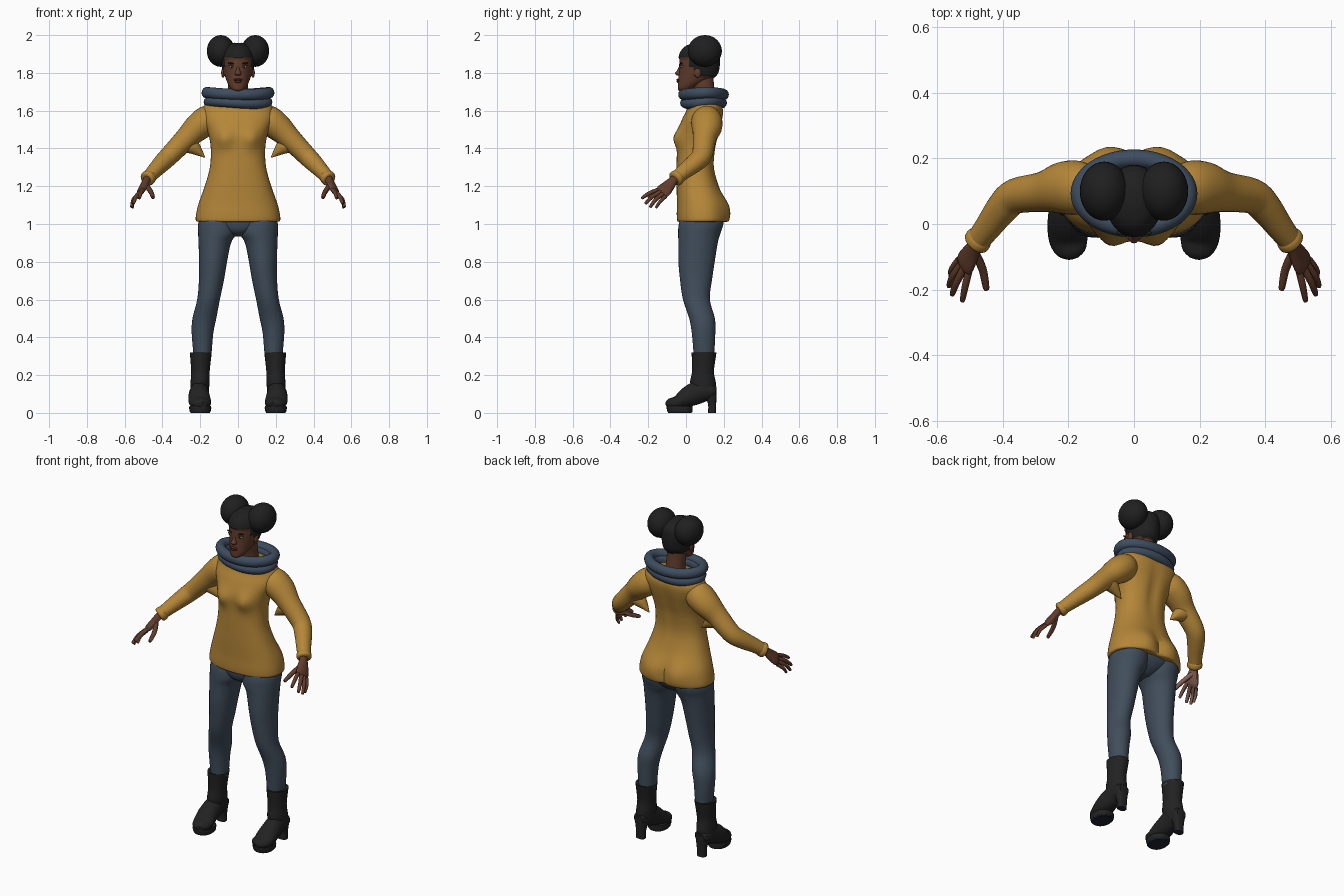
import bpy, bmesh, math
from mathutils import Vector, Matrix

if "Cube" in bpy.data.objects:
    bpy.data.objects.remove(bpy.data.objects["Cube"])


def material(name, r, g, b):
    m = bpy.data.materials.new(name)
    m.use_nodes = True
    m.diffuse_color = (r, g, b, 1)
    node = m.node_tree.nodes["Principled BSDF"]
    node.inputs["Base Color"].default_value = (r, g, b, 1)
    node.inputs["Roughness"].default_value = 0.8
    return m


MUSTARD = material("mustard knit", .46, .24, .04)
DENIM = material("slate denim", .052, .075, .105)
SCARF = material("blue grey wool", .048, .074, .115)
BLACK = material("black leather", .016, .016, .016)
HAIR = material("black hair", .014, .014, .014)
SKIN = material("brown skin", .12, .045, .024)
PALM = material("palm skin", .24, .12, .085)
LIPS = material("lips", .09, .026, .02)
WHITE = material("eye white", .4, .37, .34)
SOLE = material("navy sole", .012, .017, .028)


def finish(name, bm, mats, mirror=False, rule=None):
    """Turn a bmesh into a smooth object, optionally mirrored across x."""
    bmesh.ops.recalc_face_normals(bm, faces=bm.faces)
    bm.normal_update()
    if rule:
        for f in bm.faces:
            f.material_index = rule(f)
    me = bpy.data.meshes.new(name)
    bm.to_mesh(me)
    bm.free()
    for m in mats:
        me.materials.append(m)
    ob = bpy.data.objects.new(name, me)
    bpy.context.collection.objects.link(ob)
    bpy.ops.object.select_all(action='DESELECT')
    ob.select_set(True)
    bpy.context.view_layer.objects.active = ob
    bpy.ops.object.shade_smooth_by_angle(angle=math.radians(45))
    if mirror:
        ob.modifiers.new("mirror", 'MIRROR').use_mirror_merge = False
    return ob


def smooth_path(pts, sub):
    """Catmull-Rom through the stations (x, y, z, width, depth)."""
    out = []
    for i in range(len(pts) - 1):
        a, b = pts[max(i - 1, 0)], pts[i]
        c, d = pts[i + 1], pts[min(i + 2, len(pts) - 1)]
        for k in range(sub):
            t = k / sub
            out.append([.5 * (2 * q + (r - p) * t + (2 * p - 5 * q + 4 * r - s) * t * t
                              + (3 * q - p - 3 * r + s) * t ** 3)
                        for p, q, r, s in zip(a, b, c, d)])
    return out + [list(pts[-1])]


def tube(name, mats, pts, side=None, n=24, sub=4, power=2, warp=None, mirror=False, rule=None):
    """Loft elliptical rings along stations; rings lie flat unless side is given."""
    path = smooth_path(pts, sub)
    bm, rings = bmesh.new(), []
    for i, (x, y, z, rw, rd) in enumerate(path):
        u, v = Vector((1, 0, 0)), Vector((0, 1, 0))
        if side:
            t = (Vector(path[min(i + 1, len(path) - 1)][:3]) - Vector(path[max(i - 1, 0)][:3])).normalized()
            s = Vector(side)
            u = (s - t * s.dot(t)).normalized()
            v = t.cross(u)
        ring = []
        for k in range(n):
            a = math.tau * k / n
            c, s = math.cos(a), math.sin(a)
            c = math.copysign(abs(c) ** (2 / power), c)
            s = math.copysign(abs(s) ** (2 / power), s)
            co = Vector((x, y, z)) + u * c * max(rw, .001) + v * s * max(rd, .001)
            ring.append(bm.verts.new(warp(co) if warp else co))
        rings.append(ring)
    for a, b in zip(rings, rings[1:]):
        for k in range(n):
            bm.faces.new((a[k], a[(k + 1) % n], b[(k + 1) % n], b[k]))
    bm.faces.new(rings[0])
    bm.faces.new(rings[-1])
    return finish(name, bm, mats, mirror, rule)


def ball(name, mat, loc, radii, mirror=False, tilt=0, n=24):
    bm = bmesh.new()
    m = Matrix.Translation(loc) @ Matrix.Rotation(tilt, 4, 'Y') @ Matrix.Diagonal((*radii, 1))
    bmesh.ops.create_uvsphere(bm, u_segments=n, v_segments=n // 2, radius=1, matrix=m)
    return finish(name, bm, [mat], mirror)


def cowl_ring(name, z, a, b, r, h, wave, phase):
    bm, n, m = bmesh.new(), 48, 14
    grid = []
    for i in range(n):
        u = math.tau * i / n
        dz = wave * math.sin(2 * u + phase)
        row = []
        for j in range(m):
            v = math.tau * j / m
            k = r * math.cos(v)
            row.append(bm.verts.new(((a + k) * math.cos(u), .093 + (b + k) * math.sin(u),
                                     z + dz + h * math.sin(v))))
        grid.append(row)
    for i in range(n):
        for j in range(m):
            p, q = grid[i], grid[(i + 1) % n]
            bm.faces.new((p[j], q[j], q[(j + 1) % m], p[(j + 1) % m]))
    finish(name, bm, [SCARF])


def bump(co, x, z, sx, sz):
    return math.exp(-((abs(co.x) - x) / sx) ** 2 - ((co.z - z) / sz) ** 2)


# Sweater body with bust and seat shaping
def body_shape(co):
    if co.y < .06:
        co.y -= .026 * bump(co, .075, 1.45, .045, .05)
    else:
        co.y += .02 * bump(co, .085, 1.07, .06, .08) - .014 * bump(co, 0, 1.06, .02, .09)
        co.y -= .012 * bump(co, 0, 1.45, .03, .14)
    return co


tube("sweater_body", [MUSTARD], [
    (0, .085, 1.012, .2, .12), (0, .086, 1.016, .222, .132), (0, .086, 1.05, .222, .135),
    (0, .082, 1.11, .208, .13), (0, .062, 1.2, .176, .112), (0, .05, 1.3, .149, .1),
    (0, .055, 1.4, .144, .103), (0, .065, 1.48, .158, .112), (0, .085, 1.55, .185, .108),
    (0, .1, 1.6, .188, .098), (0, .1, 1.64, .165, .085), (0, .1, 1.665, .08, .065)],
    n=56, sub=5, power=2.35, warp=body_shape)

# Sleeves, cuffs and the loose fold under each arm
tube("sleeves", [MUSTARD], [
    (.1, .11, 1.575, .05, .06), (.16, .11, 1.55, .08, .078), (.215, .11, 1.51, .08, .073),
    (.275, .098, 1.452, .062, .06), (.36, .085, 1.365, .054, .052), (.4, .05, 1.325, .05, .048),
    (.445, -.01, 1.278, .042, .04), (.482, -.058, 1.238, .036, .034)],
    side=(0, 1, 0), mirror=True)
tube("cuffs", [MUSTARD], [
    (.467, -.038, 1.254, .037, .036), (.472, -.045, 1.248, .042, .04),
    (.48, -.056, 1.239, .042, .04), (.484, -.061, 1.235, .035, .033)],
    side=(0, 1, 0), mirror=True)
tube("underarm_folds", [MUSTARD], [
    (.275, .1, 1.43, .045, .05), (.235, .1, 1.405, .036, .038), (.2, .1, 1.375, .018, .018),
    (.175, .1, 1.352, .002, .002)], side=(0, 1, 0), n=16, mirror=True)

# Hands: palm and five fingers
OUT = Vector((.81, -.06, .52))
ACROSS = (.48, .57, -.67)


def palm_rule(f):
    return 1 if f.normal.dot(OUT) < -.55 else 0


tube("palms", [SKIN, PALM], [
    (.468, -.04, 1.252, .027, .024), (.485, -.068, 1.23, .025, .02), (.498, -.092, 1.203, .034, .02),
    (.513, -.118, 1.176, .041, .018), (.52, -.132, 1.162, .035, .01)],
    side=ACROSS, mirror=True, rule=palm_rule)
FINGERS = {
    "thumbs": ((.487, -.085, 1.205), (.462, -.135, 1.172), (.45, -.195, 1.142), .013),
    "index_fingers": ((.501, -.135, 1.185), (.514, -.19, 1.165), (.522, -.232, 1.138), .0105),
    "middle_fingers": ((.515, -.13, 1.172), (.54, -.178, 1.145), (.553, -.213, 1.11), .011),
    "ring_fingers": ((.527, -.122, 1.158), (.553, -.16, 1.13), (.563, -.188, 1.092), .0105),
    "little_fingers": ((.534, -.108, 1.146), (.555, -.137, 1.118), (.558, -.158, 1.088), .009)}
for name, (a, b, c, r) in FINGERS.items():
    end = Vector(c) + (Vector(c) - Vector(b)) * .06
    tube(name, [SKIN, PALM], [(*a, r * 1.1, r * 1.1), (*b, r, r), (*c, r * .75, r * .75),
                              (*end, r * .2, r * .2)],
         side=ACROSS, n=12, mirror=True, rule=palm_rule)

# Cowl scarf
cowl_ring("cowl_upper_roll", 1.69, .165, .106, .028, .03, .005, 1.2)
cowl_ring("cowl_lower_roll", 1.643, .152, .094, .03, .028, .006, .4)
cowl_ring("cowl_inner_roll", 1.665, .145, .088, .02, .03, .003, 0)

# Trousers
tube("trouser_legs", [DENIM], [
    (.1, .09, 1.06, .095, .11), (.107, .08, 1.0, .104, .118), (.109, .07, .95, .102, .112),
    (.123, .064, .9, .086, .104), (.132, .056, .8, .074, .096), (.141, .053, .7, .066, .084),
    (.156, .055, .6, .06, .071), (.178, .085, .5, .063, .068), (.188, .093, .42, .057, .062),
    (.188, .095, .3, .047, .054)], n=32, mirror=True)
tube("trouser_seat", [DENIM], [
    (0, .085, 1.05, .19, .115), (0, .08, 1.0, .18, .112), (0, .072, .96, .1, .09),
    (0, .07, .935, .03, .05)], n=32)

# Boots: shaft, foot, platform sole and block heel
tube("boot_shafts", [BLACK], [
    (.197, .095, .318, .046, .052), (.197, .095, .32, .057, .065), (.197, .095, .31, .057, .065),
    (.199, .09, .22, .049, .058), (.201, .09, .16, .05, .068), (.203, .1, .1, .046, .058),
    (.203, .105, .085, .03, .04)], mirror=True)
tube("boot_feet", [BLACK], [
    (.204, .16, .115, .03, .025), (.204, .135, .115, .045, .042), (.205, .07, .11, .05, .06),
    (.206, .01, .085, .057, .054), (.2, -.045, .055, .059, .036), (.189, -.085, .048, .045, .028),
    (.184, -.102, .043, .02, .015)], side=(1, 0, 0), mirror=True)


def sole_rule(f):
    return 1 if f.normal.z < -.6 else 0


tube("boot_soles", [BLACK, SOLE], [
    (.2, -.032, .006, .055, .066), (.2, -.034, .026, .059, .069), (.2, -.034, .036, .057, .068)],
    sub=1, power=2.3, mirror=True, rule=sole_rule)
tube("boot_heels", [BLACK, SOLE], [
    (.203, .138, .006, .027, .021), (.203, .138, .05, .028, .022), (.203, .128, .1, .038, .034),
    (.203, .122, .13, .044, .04)], power=2.8, mirror=True, rule=sole_rule)
tube("heel_tips", [SOLE], [(.203, .138, 0, .027, .021), (.203, .138, .008, .027, .021)],
     sub=1, power=2.8, mirror=True)
tube("sole_treads", [SOLE], [(.2, -.032, 0, .05, .062), (.2, -.032, .008, .055, .066)],
     sub=1, power=2.3, mirror=True)


# Head: skin below the hairline, hair above and behind it
def is_hair(p):
    return p.z > 1.878 or (p.y > .045 and p.z > 1.775 + .12 * (.17 - p.y)) \
        or (p.y > .02 and p.z > 1.835)


def hair_puff(co):
    if is_hair(co):
        d = Vector((co.x, co.y - .07, (co.z - 1.85) * .5))
        co += d.normalized() * .007
    return co


tube("head", [SKIN, HAIR], [
    (0, -.01, 1.703, .018, .022), (0, -.004, 1.712, .034, .038), (0, .015, 1.735, .05, .058),
    (0, .045, 1.765, .063, .086), (0, .063, 1.8, .073, .1), (0, .068, 1.84, .078, .104),
    (0, .07, 1.88, .08, .103), (0, .074, 1.915, .072, .094), (0, .077, 1.94, .052, .07),
    (0, .08, 1.953, .022, .03)], n=48, sub=5, warp=hair_puff,
    rule=lambda f: int(is_hair(f.calc_center_median())))
tube("neck", [SKIN], [(0, .1, 1.62, .066, .062), (0, .1, 1.68, .054, .055),
                      (0, .09, 1.74, .052, .058), (0, .085, 1.78, .05, .06)])
ball("hair_buns", HAIR, (.091, .1, 1.916), (.074, .09, .084), mirror=True, n=32)

# Face
tube("nose", [SKIN], [(0, -.022, 1.842, .008, .012), (0, -.032, 1.815, .01, .014),
                      (0, -.04, 1.797, .017, .019), (0, -.034, 1.785, .013, .012)], n=16)
ball("upper_lip", LIPS, (0, -.04, 1.764, ), (.023, .011, .006))
ball("lower_lip", LIPS, (0, -.039, 1.754), (.02, .011, .007))
ball("eyes", WHITE, (.033, -.022, 1.832), (.014, .009, .0065), mirror=True)
ball("irises", BLACK, (.033, -.027, 1.832), (.006, .0055, .006), mirror=True)
ball("eyelids", SKIN, (.033, -.023, 1.839), (.017, .011, .005), mirror=True)
ball("eyebrows", HAIR, (.035, -.026, 1.851), (.02, .008, .0035), mirror=True, tilt=-.08)
ball("ears", SKIN, (.079, .062, 1.8), (.01, .018, .026), mirror=True)
